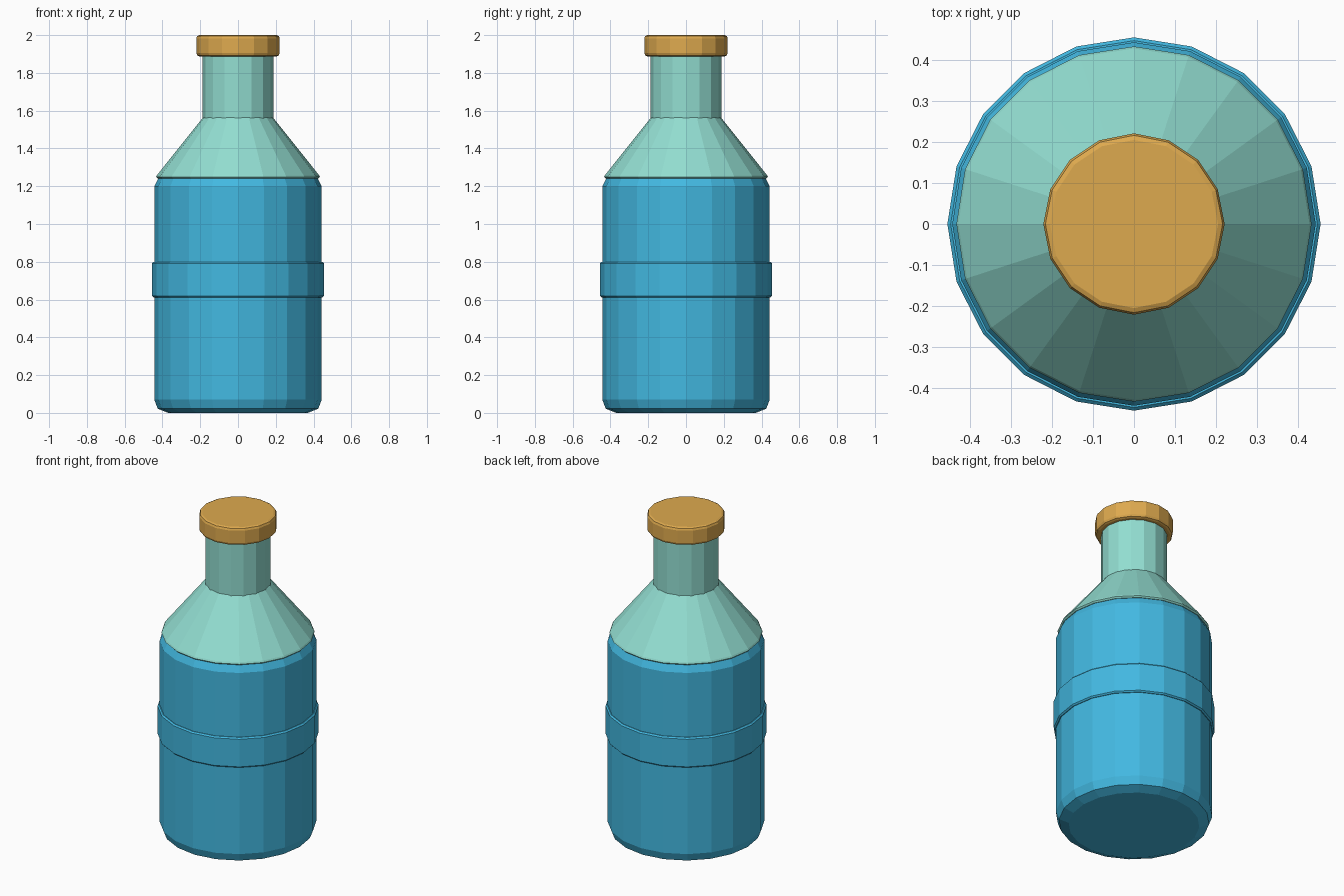
import bpy
import bmesh
from math import cos, sin, tau

cube = bpy.data.objects.get("Cube")
if cube:
    bpy.data.objects.remove(cube, do_unlink=True)


def material(name, color):
    mat = bpy.data.materials.new(name)
    mat.use_nodes = True
    mat.diffuse_color = (*color, 1)
    bsdf = next(n for n in mat.node_tree.nodes if n.type == "BSDF_PRINCIPLED")
    bsdf.inputs["Base Color"].default_value = (*color, 1)
    return mat


def lathe(name, sides, profile, mat):
    """Closed, flat-shaded solid from (radius, height) points, bottom to top."""
    bm = bmesh.new()
    rings = [[bm.verts.new((r * cos(tau * i / sides), r * sin(tau * i / sides), z))
              for i in range(sides)] for r, z in profile]
    for low, high in zip(rings, rings[1:]):
        for i in range(sides):
            j = (i + 1) % sides
            bm.faces.new((low[i], low[j], high[j], high[i]))
    bm.faces.new(rings[0][::-1])
    bm.faces.new(rings[-1])
    mesh = bpy.data.meshes.new(name)
    bm.to_mesh(mesh)
    bm.free()
    mesh.materials.append(mat)
    obj = bpy.data.objects.new(name, mesh)
    bpy.context.collection.objects.link(obj)
    return obj


blue = material("blue glass", (0.055, 0.48, 0.75))
mint = material("pale mint", (0.29, 0.73, 0.64))
gold = material("golden cork", (0.73, 0.40, 0.077))

# Body with rounded bottom and top rims
lathe("bottle_body", 20, [(0.37, 0), (0.425, 0.022), (0.443, 0.07),
                          (0.443, 1.2), (0.42, 1.245)], blue)

# Raised band around the body
lathe("body_band", 20, [(0.447, 0.612), (0.455, 0.62),
                        (0.455, 0.792), (0.447, 0.8)], blue)

# Sloping shoulder, slightly overhanging the body
lathe("shoulder", 20, [(0.425, 1.242), (0.433, 1.25), (0.428, 1.26),
                       (0.187, 1.562), (0.18, 1.567)], mint)

# Neck
lathe("neck", 16, [(0.187, 1.55), (0.187, 1.9)], mint)

# Cap with bevelled rims
lathe("cap", 16, [(0.205, 1.888), (0.216, 1.893), (0.221, 1.905),
                  (0.221, 1.983), (0.216, 1.995), (0.205, 2)], gold)
